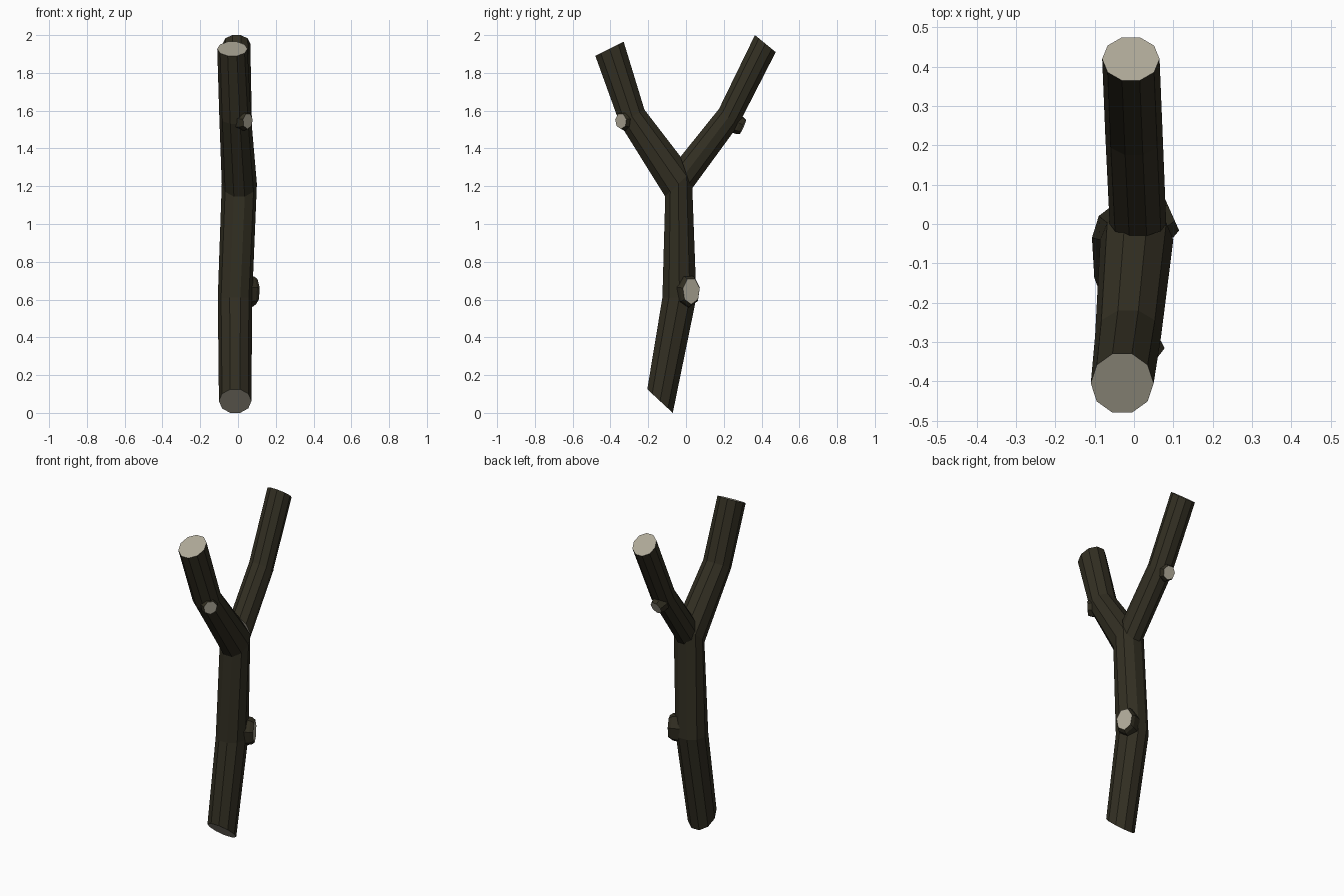
import bpy, bmesh, math
from mathutils import Vector

if "Cube" in bpy.data.objects:
    bpy.data.objects.remove(bpy.data.objects["Cube"])


def mat(name, col):
    m = bpy.data.materials.new(name)
    m.diffuse_color = (*col, 1)
    m.use_nodes = True
    m.node_tree.nodes["Principled BSDF"].inputs["Base Color"].default_value = m.diffuse_color
    return m


BARK = mat("bark", (0.032, 0.028, 0.016))
WOOD = mat("cut_wood", (0.42, 0.39, 0.31))


def loft(name, rings):
    """Skin a list of point rings; ends become pale cut faces."""
    bm = bmesh.new()
    loops = [[bm.verts.new(p) for p in r] for r in rings]
    n = len(loops[0])
    for a, b in zip(loops, loops[1:]):
        for i in range(n):
            j = (i + 1) % n
            bm.faces.new((a[i], a[j], b[j], b[i]))
    for end in (loops[0], loops[-1]):
        bm.faces.new(end).material_index = 1
    bmesh.ops.recalc_face_normals(bm, faces=bm.faces)
    me = bpy.data.meshes.new(name)
    bm.to_mesh(me)
    bm.free()
    me.materials.append(BARK)
    me.materials.append(WOOD)
    ob = bpy.data.objects.new(name, me)
    bpy.context.collection.objects.link(ob)
    return ob


def limb_ring(ay, az, by, bz, cx, hw, n=10):
    """Ten-sided slanted ring spanning a to b in side view, half width hw."""
    c = Vector((cx, (ay + by) / 2, (az + bz) / 2))
    v = Vector((0, by - ay, bz - az)) / 2 / math.sin(math.radians(72))
    u = Vector((hw, 0, 0))
    return [c + u * math.cos(t) + v * math.sin(t)
            for t in (math.tau * i / n for i in range(n))]


def knot(name, face, normal, depth, rw, rh, n=7):
    """Short tapered stub of a cut twig."""
    d = Vector(normal).normalized()
    u = Vector((0, 0, 1)).cross(d).normalized()
    v = d.cross(u)

    def ring(c, s):
        return [c + (u * rw * math.cos(t) + v * rh * math.sin(t)) * s
                for t in (math.tau * (i + 0.25) / n for i in range(n))]
    f = Vector(face)
    return loft(name, [ring(f - d * depth, 1.3), ring(f - d * 0.02, 1.2), ring(f, 1.0)])


# Trunk running on into the front branch
loft("trunk_and_front_branch", [limb_ring(*r) for r in (
    (-0.205, 0.125, -0.07, 0.0, -0.015, 0.086),
    (-0.125, 0.61, 0.055, 0.61, -0.016, 0.091),
    (-0.11, 1.145, 0.03, 1.28, 0.007, 0.093),
    (-0.35, 1.53, -0.22, 1.605, -0.015, 0.084),
    (-0.48, 1.89, -0.33, 1.965, -0.03, 0.08))])

# Back branch growing out of the fork
loft("back_branch", [limb_ring(*r) for r in (
    (-0.03, 1.355, 0.03, 1.185, 0.01, 0.072),
    (0.175, 1.61, 0.275, 1.52, 0.0, 0.073),
    (0.365, 2.0, 0.475, 1.91, -0.008, 0.073))])

# Cut twig stubs
knot("trunk_knot", (0.095, 0.028, 0.645), (0.9, 0.4, 0.0), 0.07, 0.05, 0.07)
knot("front_branch_knot", (0.052, -0.345, 1.545), (0.75, -0.65, -0.05), 0.06, 0.04, 0.042)
knot("back_branch_knot", (-0.005, 0.302, 1.515), (0.1, 0.9, -0.4), 0.07, 0.038, 0.042)
